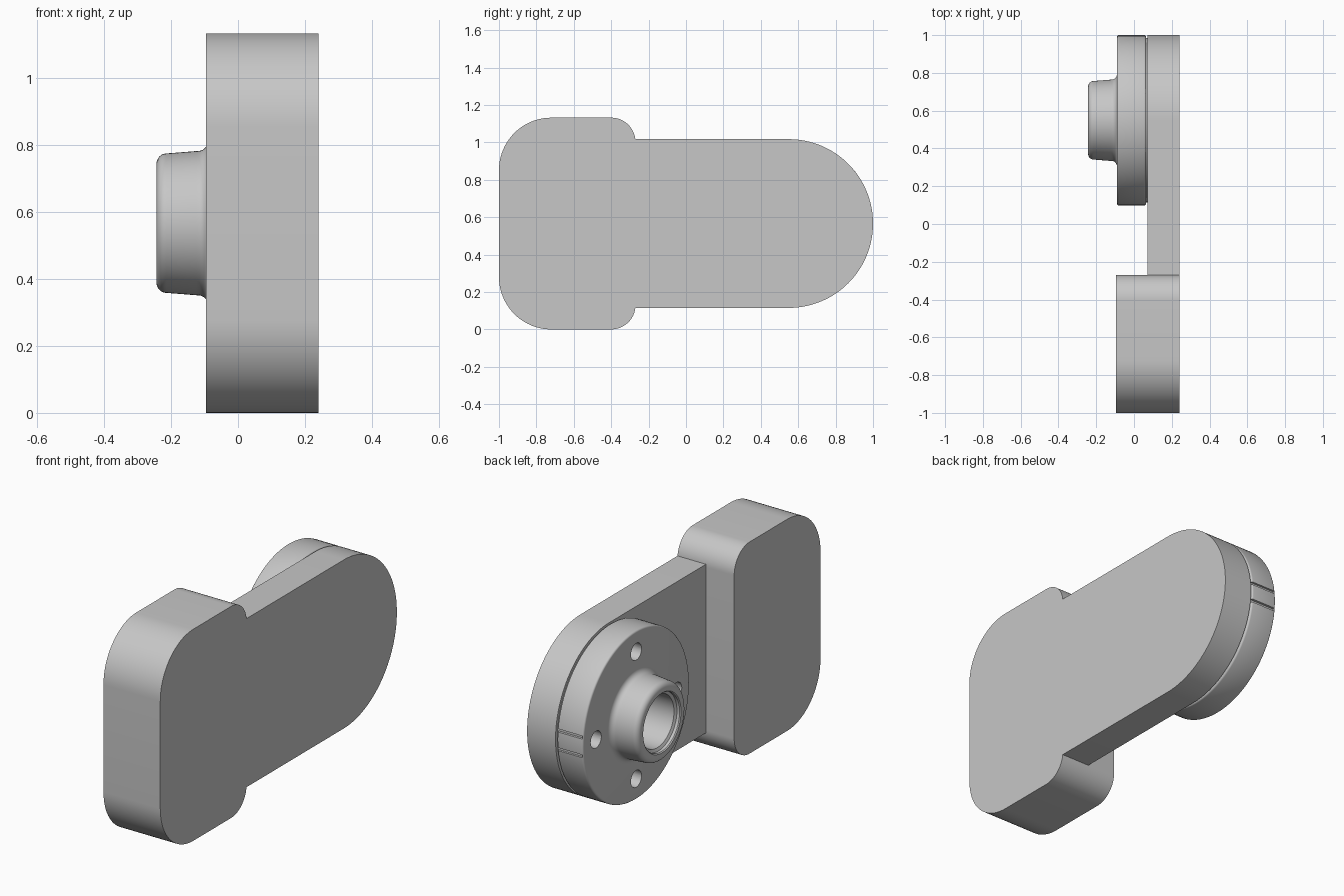
import bpy, bmesh
from math import sin, cos, pi, radians
from mathutils import Vector, Matrix

if "Cube" in bpy.data.objects:
    bpy.data.objects.remove(bpy.data.objects["Cube"])

grey = bpy.data.materials.new("plain grey")
grey.use_nodes = True
COLOUR = (0.57, 0.57, 0.57, 1)
grey.diffuse_color = COLOUR
grey.node_tree.nodes["Principled BSDF"].inputs["Base Color"].default_value = COLOUR

MID = 0.566            # height of the hub axis
AXIS_Y = 0.549         # depth of the hub axis
R = 0.451              # radius of arm end and disc


def finish(bm, name):
    bmesh.ops.recalc_face_normals(bm, faces=bm.faces)
    mesh = bpy.data.meshes.new(name)
    bm.to_mesh(mesh)
    bm.free()
    mesh.materials.append(grey)
    ob = bpy.data.objects.new(name, mesh)
    bpy.context.collection.objects.link(ob)
    return ob


def arc(cy, cz, r, start, end, n=20):
    angles = [radians(start + (end - start) * i / n) for i in range(n + 1)]
    return [(cy + r * cos(a), cz + r * sin(a)) for a in angles]


def extrude(name, outline, x0, x1):
    """Extrude a (y, z) outline along x."""
    bm = bmesh.new()
    face = bm.faces.new([bm.verts.new((x0, y, z)) for y, z in outline])
    new = bmesh.ops.extrude_face_region(bm, geom=[face])["geom"]
    moved = [v for v in new if isinstance(v, bmesh.types.BMVert)]
    bmesh.ops.translate(bm, verts=moved, vec=(x1 - x0, 0, 0))
    return finish(bm, name)


def boolean(ob, tool, operation):
    mod = ob.modifiers.new(operation.lower(), "BOOLEAN")
    mod.object, mod.operation, mod.solver = tool, operation, "EXACT"
    bpy.context.view_layer.objects.active = ob
    bpy.ops.object.modifier_apply(modifier=mod.name)
    bpy.data.objects.remove(tool)


def smooth(ob):
    bpy.ops.object.select_all(action="DESELECT")
    ob.select_set(True)
    bpy.context.view_layer.objects.active = ob
    bpy.ops.object.shade_smooth_by_angle(angle=radians(30))


# Body: thick rounded block joined to a flat arm with a round end
TOP, BACK, BIG, SMALL = 1.132, -0.27, 0.28, 0.13
block = (arc(BACK - SMALL, TOP - SMALL, SMALL, 0, 90)
         + arc(-1 + BIG, TOP - BIG, BIG, 90, 180)
         + arc(-1 + BIG, BIG, BIG, 180, 270)
         + arc(BACK - SMALL, SMALL, SMALL, 270, 360))
body = extrude("body", block, -0.096, 0.24)
arm_outline = [(-0.5, MID + R), (-0.5, MID - R)] + arc(AXIS_Y, MID, R, -90, 90, 64)
arm = extrude("arm", arm_outline, 0.072, 0.24)
boolean(body, arm, "UNION")
bm = bmesh.new()
bm.from_mesh(body.data)
bmesh.ops.dissolve_limit(bm, angle_limit=radians(0.2), verts=bm.verts, edges=bm.edges)
bm.to_mesh(body.data)
bm.free()
smooth(body)

# Hub: revolved disc with a hollow boss, profile given as (x, radius)
EDGE = 0.01
profile = [(0.05, 0), (0.05, 0.14), (-0.215, 0.14), (-0.222, 0.155), (-0.238, 0.155), (-0.243, 0.16)]
profile += [(-0.213 + x, 0.178 + r) for x, r in arc(0, 0, 0.03, 180, 90, 8)]
profile += [(-0.125, 0.215)]
profile += [(-0.12 + x, 0.245 + r) for x, r in arc(0, 0, 0.03, -80, 0, 8)]
profile += [(-0.09 + EDGE + x, R - EDGE + r) for x, r in arc(0, 0, EDGE, 180, 90, 4)]
profile += [(0.064 - EDGE + x, R - EDGE + r) for x, r in arc(0, 0, EDGE, 90, 0, 4)]
profile += [(0.064, 0.435), (0.074, 0.435), (0.074, 0)]
bm = bmesh.new()
verts = [bm.verts.new((x, AXIS_Y, MID + r)) for x, r in profile]
edges = [bm.edges.new(pair) for pair in zip(verts, verts[1:])]
bmesh.ops.spin(bm, geom=verts + edges, cent=(0, AXIS_Y, MID), axis=(1, 0, 0),
               angle=2 * pi, steps=96, use_duplicate=False)
bmesh.ops.remove_doubles(bm, verts=bm.verts, dist=0.0001)
hub = finish(bm, "hub")

# Four bolt holes and two fine grooves on the rim
cutters = bmesh.new()
for i in range(4):
    a = i * pi / 2
    place = Matrix.Translation((-0.045, AXIS_Y + 0.34 * cos(a), MID + 0.34 * sin(a)))
    bmesh.ops.create_cone(cutters, cap_ends=True, segments=32, radius1=0.045, radius2=0.045,
                          depth=0.2, matrix=place @ Matrix.Rotation(pi / 2, 4, "Y"))
for side in (-1, 1):
    place = Matrix.Translation((-0.01, AXIS_Y + R, MID + side * 0.05))
    bmesh.ops.create_cube(cutters, size=1,
                          matrix=place @ Matrix.Diagonal(Vector((0.148, 0.03, 0.016, 1))))
boolean(hub, finish(cutters, "hub_cutters"), "DIFFERENCE")
smooth(hub)
